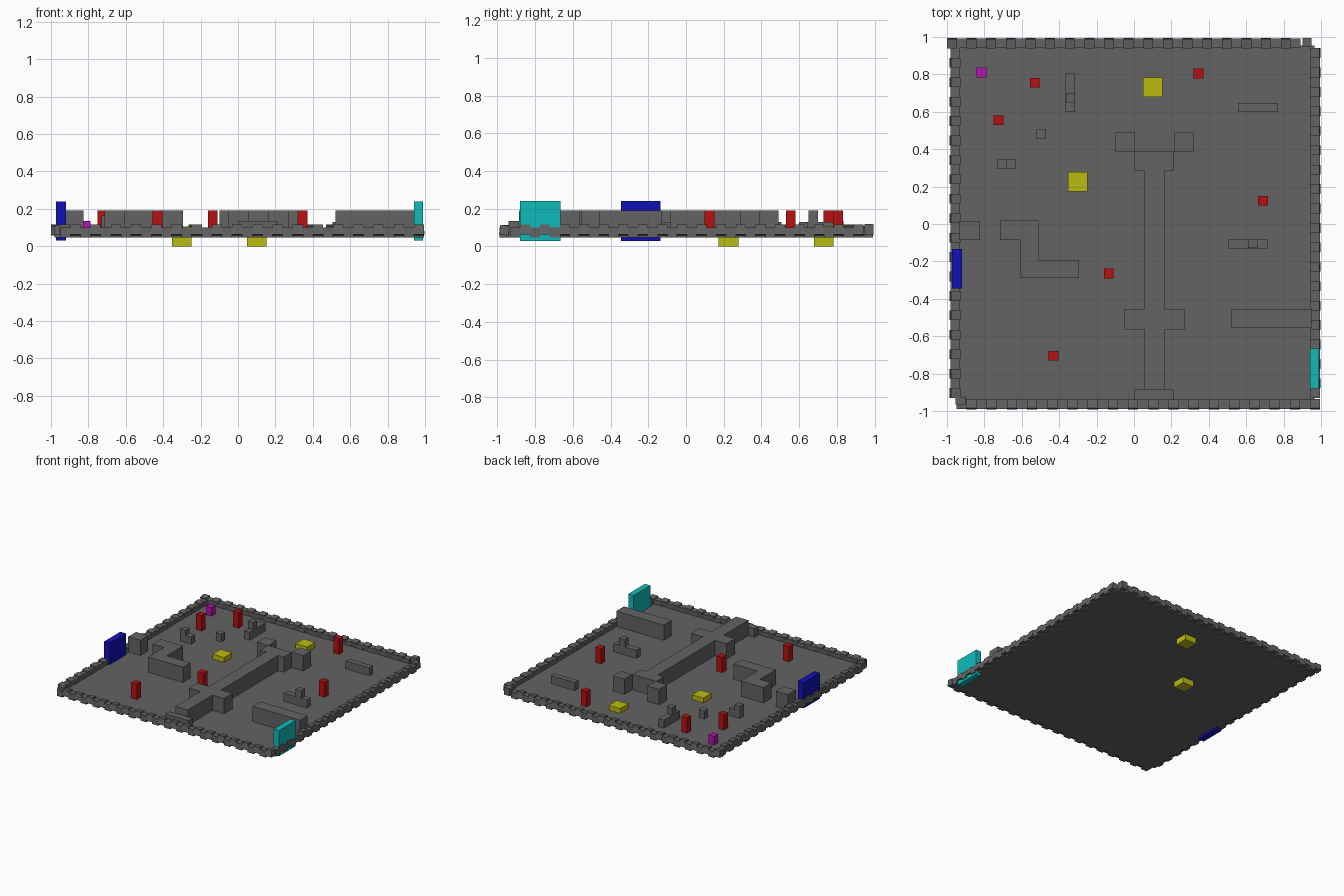
import bpy
import bmesh
from math import radians
from mathutils import Matrix, Vector

cube = bpy.data.objects.get("Cube")
if cube:
    bpy.data.objects.remove(cube, do_unlink=True)


def material(name, color):
    m = bpy.data.materials.new(name)
    m.use_nodes = True
    m.diffuse_color = (*color, 1)
    m.node_tree.nodes["Principled BSDF"].inputs["Base Color"].default_value = (*color, 1)
    return m


STONE = material("stone_grey", (0.125, 0.125, 0.125))
RED = material("red", (0.48, 0.005, 0.005))
YELLOW = material("yellow", (0.5, 0.5, 0.005))
CYAN = material("cyan", (0.005, 0.5, 0.5))
BLUE = material("blue", (0.005, 0.005, 0.48))
PURPLE = material("purple", (0.48, 0.005, 0.48))

FLOOR = 0.065   # height of the floor surface
LOW = 0.13      # top of low blocks
TALL = 0.19     # top of tall blocks


def finish(name, bm, mat):
    mesh = bpy.data.meshes.new(name)
    bm.to_mesh(mesh)
    bm.free()
    mesh.materials.append(mat)
    ob = bpy.data.objects.new(name, mesh)
    bpy.context.collection.objects.link(ob)
    return ob


def box(name, x, y, z, mat=STONE):
    """Box from (min, max) pairs."""
    bm = bmesh.new()
    mid = Vector([sum(p) / 2 for p in (x, y, z)])
    size = [p[1] - p[0] for p in (x, y, z)]
    bmesh.ops.create_cube(bm, size=1, matrix=Matrix.Translation(mid) @ Matrix.Diagonal((*size, 1)))
    return finish(name, bm, mat)


def prism(name, outline, top, bottom=FLOOR - 0.005):
    """Extrude a counter-clockwise floor outline up to a height."""
    bm = bmesh.new()
    face = bm.faces.new([bm.verts.new((x, y, bottom)) for x, y in outline])
    up = bmesh.ops.extrude_face_region(bm, geom=[face])
    verts = [v for v in up["geom"] if isinstance(v, bmesh.types.BMVert)]
    bmesh.ops.translate(bm, verts=verts, vec=(0, 0, top - bottom))
    bmesh.ops.recalc_face_normals(bm, faces=bm.faces)
    return finish(name, bm, STONE)


def rim(name, start, end, turn, count=36):
    """Row of border blocks, every second one raised and tipped outward."""
    bm = bmesh.new()
    start, end = Vector(start), Vector(end)
    length = (end - start).length / count
    for i in range(count):
        pos = start.lerp(end, (i + 0.5) / count).to_3d()
        raised = i % 2
        pos.z = 0.086 if raised else 0.074
        m = (Matrix.Translation(pos) @ Matrix.Rotation(radians(turn), 4, 'Z')
             @ Matrix.Rotation(radians(-8 * raised), 4, 'X')
             @ Matrix.Diagonal((length, 0.05, 0.052, 1)))
        bmesh.ops.create_cube(bm, size=1, matrix=m)
    finish(name, bm, STONE)


# Floor and border
box("floor", (-0.95, 0.965), (-0.955, 0.955), (0.047, FLOOR))
rim("front_rim", (-0.95, -0.963), (0.995, -0.963), 0)
rim("back_rim", (0.89, 0.967), (-1, 0.967), 180)
rim("left_rim", (0.97, -0.93), (0.97, 0.94), 90)
rim("right_rim", (-0.957, 0.94), (-0.957, -0.93), 270)
box("back_corner_block", (0.9, 0.95), (0.945, 0.995), (0.06, 0.12))
box("front_corner_block", (-0.955, -0.9), (-0.965, -0.925), (0.06, 0.115))

# Central wall with a crossbar and a widened head
prism("central_wall", [
    (0.055, -0.885), (0.165, -0.885), (0.165, -0.565), (0.27, -0.565),
    (0.27, -0.455), (0.165, -0.455), (0.165, 0.285), (0.215, 0.285),
    (0.215, 0.387), (0.0, 0.387), (0.0, 0.285), (0.055, 0.285),
    (0.055, -0.455), (-0.05, -0.455), (-0.05, -0.565), (0.055, -0.565)], TALL)
for name, x in (("right_head_block", -0.1), ("left_head_block", 0.215)):
    box(name, (x, x + 0.105), (0.387, 0.49), (0.06, TALL))
box("entry_step", (0, 0.21), (-0.94, -0.885), (0.06, 0.135))

# Other tall walls
prism("corner_wall", [
    (-0.715, -0.085), (-0.61, -0.085), (-0.61, -0.29), (-0.295, -0.29),
    (-0.295, -0.193), (-0.51, -0.193), (-0.51, 0.02), (-0.715, 0.02)], TALL)
box("right_side_block", (-0.935, -0.825), (-0.085, 0.017), (0.06, TALL))
box("left_side_wall", (0.52, 0.95), (-0.555, -0.455), (0.06, TALL))

# Low barriers and stepped piles
box("low_barrier", (0.555, 0.77), (0.6, 0.645), (0.06, LOW))
box("single_block", (-0.52, -0.47), (0.455, 0.505), (0.06, LOW))
box("small_pile_low", (-0.68, -0.63), (0.295, 0.345), (0.06, 0.125))
box("small_pile_tall", (-0.73, -0.68), (0.295, 0.345), (0.06, 0.165))
box("back_pile_low", (-0.365, -0.315), (0.6, 0.805), (0.06, LOW))
box("back_pile_tall", (-0.364, -0.316), (0.65, 0.7), (LOW, TALL))
box("left_pile_low", (0.505, 0.715), (-0.13, -0.08), (0.06, LOW))
box("left_pile_tall", (0.61, 0.664), (-0.129, -0.081), (LOW, TALL))


# Coloured markers
def marker(name, x, y, half, z, mat):
    box(name, (x - half, x + half), (y - half, y + half), z, mat)


pillars = [(-0.53, 0.755), (0.345, 0.805), (-0.725, 0.555),
           (0.69, 0.125), (-0.135, -0.265), (-0.43, -0.705)]
for i, (x, y) in enumerate(pillars):
    marker(f"red_pillar_{i + 1}", x, y, 0.026, (0.06, TALL), RED)
for i, (x, y) in enumerate([(0.1, 0.73), (-0.3, 0.225)]):
    marker(f"yellow_pad_{i + 1}", x, y, 0.052, (0, 0.105), YELLOW)
marker("purple_cube", -0.815, 0.81, 0.026, (0.06, 0.135), PURPLE)
box("cyan_gate", (0.94, 0.988), (-0.88, -0.665), (0.03, 0.24), CYAN)
box("blue_gate", (-0.972, -0.92), (-0.345, -0.135), (0.03, 0.24), BLUE)
